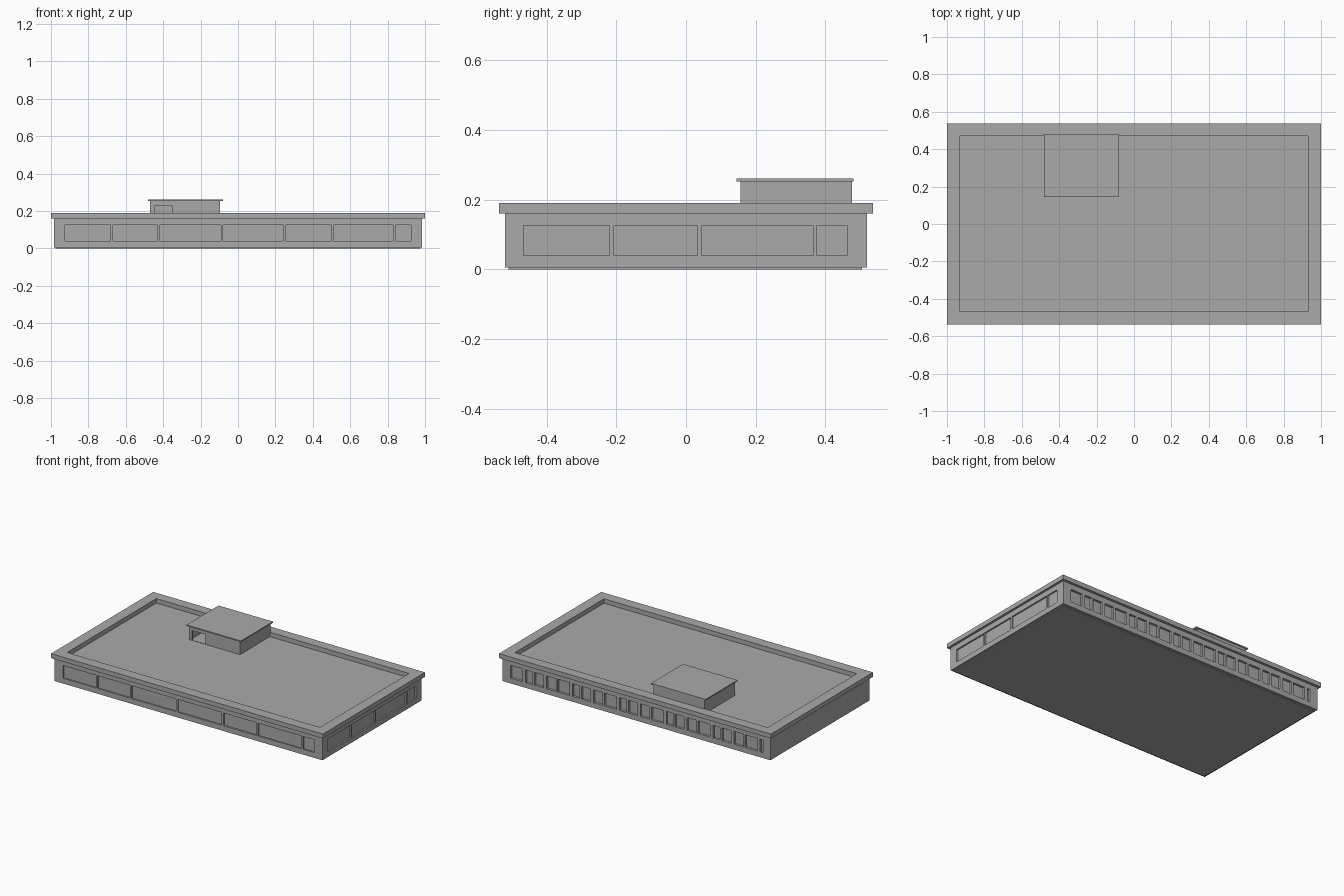
import bpy
import bmesh

cube = bpy.data.objects.get("Cube")
if cube:
    bpy.data.objects.remove(cube, do_unlink=True)

grey = bpy.data.materials.new("concrete grey")
grey.use_nodes = True
grey.diffuse_color = (0.4, 0.4, 0.4, 1)
grey.node_tree.nodes["Principled BSDF"].inputs["Base Color"].default_value = (0.4, 0.4, 0.4, 1)


def boxes(name, spans):
    """One object made of boxes, each given as (x0, x1, y0, y1, z0, z1)."""
    bm = bmesh.new()
    for x0, x1, y0, y1, z0, z1 in spans:
        for v in bmesh.ops.create_cube(bm, size=1)["verts"]:
            v.co.x = x1 if v.co.x > 0 else x0
            v.co.y = y1 if v.co.y > 0 else y0
            v.co.z = z1 if v.co.z > 0 else z0
    mesh = bpy.data.meshes.new(name)
    bm.to_mesh(mesh)
    bm.free()
    obj = bpy.data.objects.new(name, mesh)
    bpy.context.collection.objects.link(obj)
    mesh.materials.append(grey)
    return obj


def cut(target, name, spans):
    cutter = boxes(name, spans)
    cutter.hide_render = True
    mod = target.modifiers.new(name, "BOOLEAN")
    mod.operation = "DIFFERENCE"
    mod.solver = "EXACT"
    mod.object = cutter
    bpy.context.view_layer.objects.active = target
    bpy.ops.object.modifier_apply(modifier=name)
    bpy.data.objects.remove(cutter, do_unlink=True)


WX, WY = 0.985, 0.52          # wall half sizes
SILL, HEAD = 0.04, 0.125      # window heights
DEPTH, GAP = 0.01, 0.006      # window recess, half the mullion

# Plinth and main walls
boxes("plinth", [(-0.975, 0.975, -0.51, 0.505, 0, 0.005)])
walls = boxes("walls", [(-WX, WX, -WY, WY, 0.005, 0.155)])

# Front windows, between successive mullions
front = [-0.93, -0.675, -0.425, -0.085, 0.25, 0.505, 0.835, 0.93]
windows = [(a + GAP, b - GAP, -WY - 0.1, -WY + DEPTH, SILL, HEAD)
           for a, b in zip(front, front[1:])]

# Windows on the right-hand end
side = [-0.472, -0.213, 0.038, 0.37, 0.468]
windows += [(WX - DEPTH, WX + 0.1, a + GAP, b - GAP, SILL, HEAD)
            for a, b in zip(side, side[1:])]

# Rear windows: four per bay, stopping at the end pier
BAY, END = 0.345, -0.93
for bay in range(6):
    for start, width in ((0, 0.088), (0.11, 0.052), (0.176, 0.066), (0.264, 0.068)):
        x1 = 0.926 - bay * BAY - start
        x0 = max(x1 - width, END)
        if x1 - x0 > 0.01:
            windows.append((x0, x1, WY - 0.015, WY + 0.1, SILL, HEAD))
cut(walls, "window_cutter", windows)

# Flat roof with raised rim
roof = boxes("roof_and_parapet", [(-1, 1, -0.537, 0.537, 0.16, 0.19)])
cut(roof, "roof_well_cutter", [(-0.93, 0.93, -0.467, 0.47, 0.1, 0.3)])
boxes("roof_deck", [(-WX, WX, -WY, WY, 0.15, 0.16)])

# Rooftop stair hut with a doorway and overhanging slab
hut = boxes("stair_hut", [(-0.47, -0.095, 0.157, 0.476, 0.155, 0.252)])
cut(hut, "hut_room_cutter", [(-0.46, -0.105, 0.167, 0.466, 0.162, 0.245)])
cut(hut, "hut_door_cutter", [(-0.447, -0.35, 0.1, 0.2, 0.162, 0.226)])
boxes("hut_roof", [(-0.48, -0.08, 0.145, 0.481, 0.252, 0.26)])
